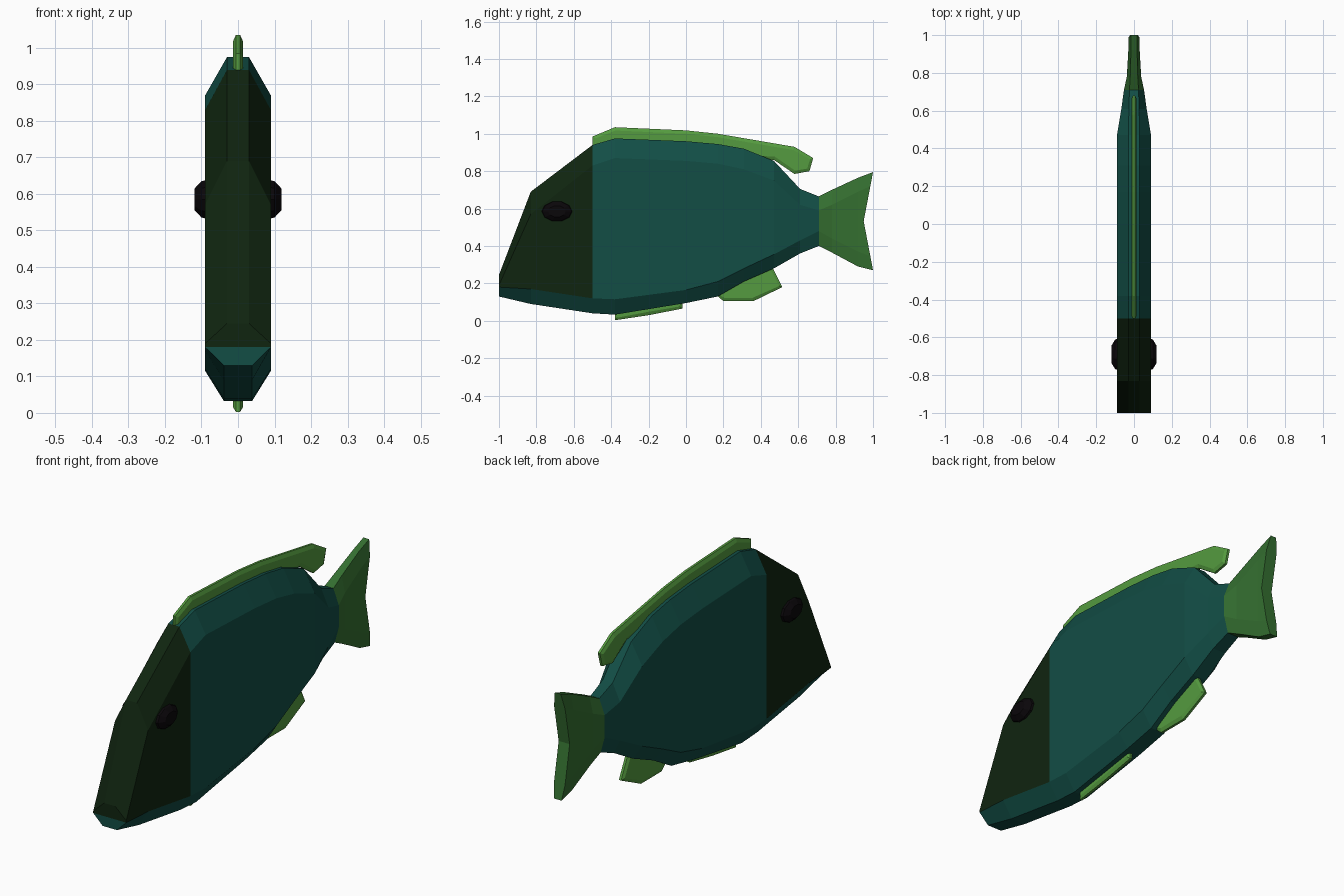
import bpy
import bmesh
import math
from mathutils import Matrix

default_cube = bpy.data.objects.get("Cube")
if default_cube:
    bpy.data.objects.remove(default_cube, do_unlink=True)


def make_material(name, red, green, blue):
    material = bpy.data.materials.new(name)
    material.use_nodes = True
    colour = (red, green, blue, 1)
    material.diffuse_color = colour
    shader = material.node_tree.nodes["Principled BSDF"]
    shader.inputs["Base Color"].default_value = colour
    shader.inputs["Roughness"].default_value = 0.8
    return material


teal = make_material("deep teal", .006, .075, .06)
head_green = make_material("blackish green", .005, .018, .005)
tail_green = make_material("forest green", .035, .16, .03)
fin_green = make_material("leaf green", .09, .33, .05)
eye_black = make_material("eye black", .003, .002, .003)


def finish(name, bm, materials):
    bmesh.ops.recalc_face_normals(bm, faces=bm.faces)
    mesh = bpy.data.meshes.new(name)
    bm.to_mesh(mesh)
    bm.free()
    for material in materials:
        mesh.materials.append(material)
    obj = bpy.data.objects.new(name, mesh)
    bpy.context.collection.objects.link(obj)
    return obj


def bevelled_loft(bm, stations, notch=0):
    """Skin flat-sided rings with chamfered top and bottom.
    Each station: y, top, shoulder, hip, bottom, half width, top half width."""
    rings = []
    for station in stations:
        y, top, shoulder, hip, bottom, width, ridge = station
        middle = (shoulder + hip) / 2
        keel = min(ridge * 1.3, width)
        half = [(ridge, top), (width, shoulder), (width, middle),
                (width, hip), (keel, bottom)]
        outline = half + [(-x, z) for x, z in reversed(half)]
        # The last ring may be pulled in at its middle to fork it
        pull = notch if station is stations[-1] else 0
        reach = (top - bottom) / 2
        centre = (top + bottom) / 2
        rings.append([
            bm.verts.new((x, y - pull * (1 - abs(z - centre) / reach), z))
            for x, z in outline])
    count = len(rings[0])
    for near, far in zip(rings, rings[1:]):
        for i in range(count):
            j = (i + 1) % count
            bm.faces.new((near[i], near[j], far[j], far[i]))
    # End caps as horizontal strips
    for ring in (rings[0], rings[-1]):
        for i in range(count // 2 - 1):
            bm.faces.new((ring[i], ring[i + 1], ring[-i - 2], ring[-i - 1]))


# Body with a dark face mask
HEAD_END = -.5
body_stations = [
    (-1, .245, .19, .18, .13, .09, .03),
    (-.83, .69, .57, .17, .09, .09, .03),
    (HEAD_END, .94, .83, .12, .04, .09, .03),
    (-.38, .975, .87, .115, .033, .09, .03),
    (0, .96, .855, .165, .095, .09, .03),
    (.17, .945, .84, .21, .13, .09, .03),
    (.31, .92, .81, .28, .21, .09, .03),
    (.47, .855, .75, .355, .28, .09, .03),
    (.61, .705, .62, .43, .36, .067, .027),
    (.71, .665, .59, .48, .4, .053, .024),
]
bm = bmesh.new()
bevelled_loft(bm, body_stations)
bmesh.ops.recalc_face_normals(bm, faces=bm.faces)
for face in bm.faces:
    centre = face.calc_center_median()
    in_head = centre.y < HEAD_END
    on_chin = face.normal.z < -.2 or (face.normal.y < -.9 and centre.z < .18)
    face.material_index = 1 if in_head and not on_chin else 0
finish("body", bm, [teal, head_green])

# Forked tail
bm = bmesh.new()
bevelled_loft(bm, [
    (.71, .665, .59, .48, .4, .053, .024),
    (.78, .7, .62, .44, .365, .038, .02),
    (.92, .765, .69, .37, .29, .03, .016),
    (1, .795, .72, .345, .27, .03, .016),
], notch=.05)
finish("tail_fin", bm, [tail_green])


def make_fin(name, outline, rim=.018):
    """Flat plate in the side plane with a chamfered rim."""
    bm = bmesh.new()
    sides = [[bm.verts.new((x, y, z)) for y, z in outline]
             for x in (-.006, .006)]
    plates = [bm.faces.new(side) for side in sides]
    for i in range(len(outline)):
        j = (i + 1) % len(outline)
        bm.faces.new((sides[0][i], sides[0][j], sides[1][j], sides[1][i]))
    bmesh.ops.recalc_face_normals(bm, faces=bm.faces)
    bmesh.ops.inset_individual(bm, faces=plates, thickness=rim, depth=.008)
    finish(name, bm, [fin_green])


make_fin("dorsal_fin", [
    (HEAD_END, .92), (HEAD_END, .985), (-.38, 1.035), (0, 1.018),
    (.17, 1), (.58, .93), (.68, .87), (.66, .8), (.58, .785),
    (.47, .86), (.3, .87), (0, .9), (-.38, .91)])
make_fin("pelvic_fin", [
    (-.38, .09), (-.38, .003), (-.2, .03), (-.02, .065), (-.02, .14)])
make_fin("anal_fin", [
    (.165, .135), (.2, .105), (.36, .105), (.515, .18), (.46, .29),
    (.3, .25)])

# Domed oval eyes, one on each side
for side, label in ((1, "left"), (-1, "right")):
    bm = bmesh.new()
    dome = [(.08, 1), (.1, .92), (.119, .55)]
    rings = []
    for x, size in dome:
        ring = []
        for step in range(10):
            angle = math.tau * step / 10
            ring.append(bm.verts.new((
                side * x, .085 * size * math.cos(angle),
                .057 * size * math.sin(angle))))
        rings.append(ring)
    for inner, outer in zip(rings, rings[1:]):
        for i in range(10):
            bm.faces.new((inner[i - 1], inner[i], outer[i], outer[i - 1]))
    bm.faces.new(rings[0])
    bm.faces.new(rings[-1])
    bm.transform(Matrix.Translation((0, -.69, .585)))
    finish(label + "_eye", bm, [eye_black])
